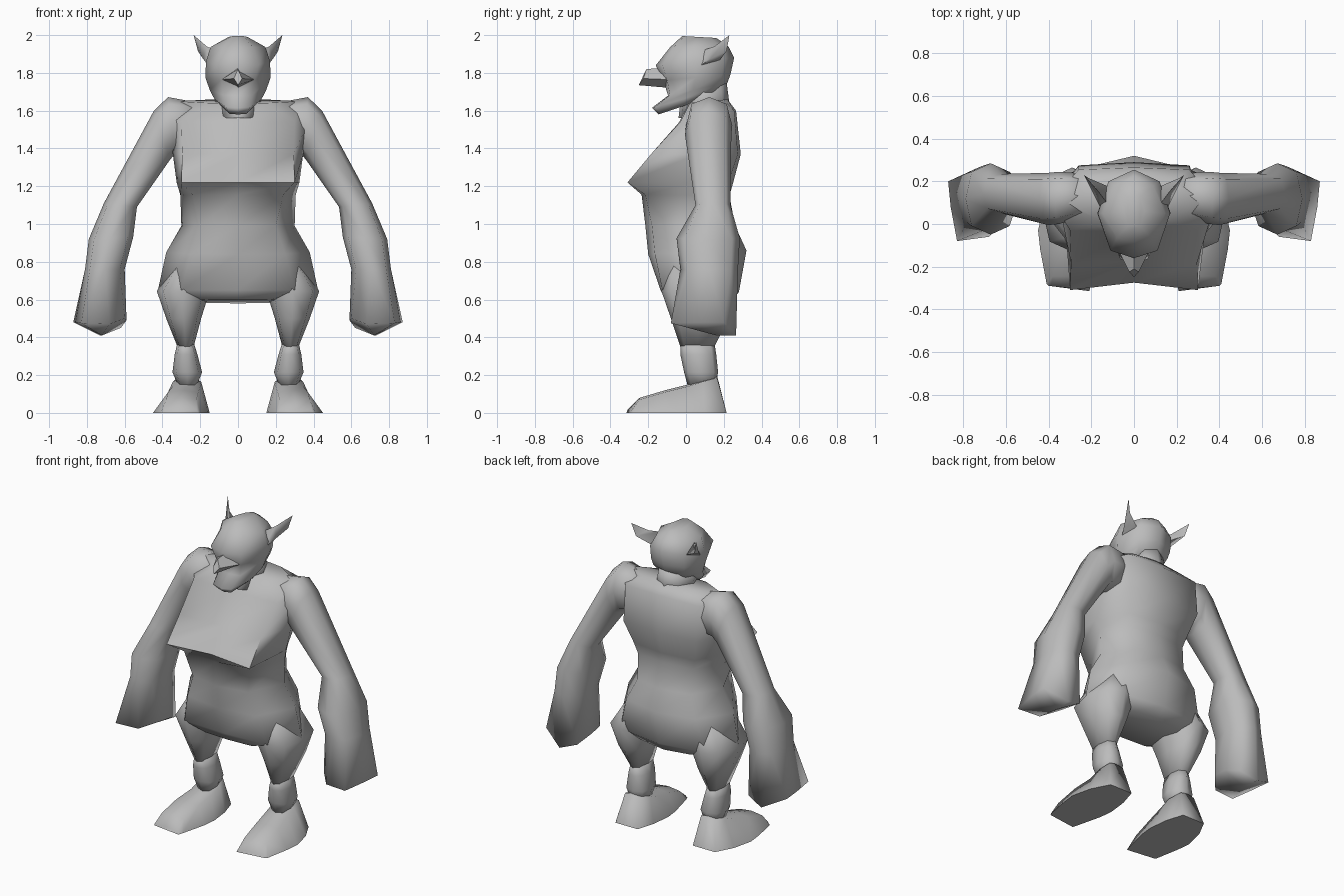
import bpy, bmesh, math

cube = bpy.data.objects.get("Cube")
if cube:
    bpy.data.objects.remove(cube, do_unlink=True)

skin = bpy.data.materials.new("grey skin")
skin.use_nodes = True
COLOUR = (0.5, 0.5, 0.5, 1)
skin.diffuse_color = COLOUR
skin.node_tree.nodes["Principled BSDF"].inputs["Base Color"].default_value = COLOUR


def loft(name, rings, side=1, peak=None, angle=100):
    """Skin a list of equal-length point rings, cap both ends; side=-1 mirrors in x."""
    bm = bmesh.new()
    rows = [[bm.verts.new((p[0] * side, p[1], p[2])) for p in ring] for ring in rings]
    n = len(rows[0])
    for a, b in zip(rows, rows[1:]):
        for i in range(n):
            j = (i + 1) % n
            bm.faces.new((a[i], a[j], b[j], b[i]))
    bm.faces.new(rows[0])
    if peak:
        # close the last ring to one point
        tip = bm.verts.new((peak[0] * side, peak[1], peak[2]))
        for i in range(n):
            bm.faces.new((rows[-1][i], rows[-1][(i + 1) % n], tip))
    else:
        bm.faces.new(rows[-1])
    bmesh.ops.recalc_face_normals(bm, faces=bm.faces)
    mesh = bpy.data.meshes.new(name)
    bm.to_mesh(mesh)
    bm.free()
    ob = bpy.data.objects.new(name, mesh)
    bpy.context.collection.objects.link(ob)
    mesh.materials.append(skin)
    bpy.ops.object.select_all(action='DESELECT')
    ob.select_set(True)
    bpy.context.view_layer.objects.active = ob
    bpy.ops.object.shade_smooth_by_angle(angle=math.radians(angle))


def body_ring(zf, zb, y0, xf, yf, xs, ys, xb, yb, y1):
    """Symmetric eight-point slice: front middle, front, side, back, back middle."""
    half = [(0, y0), (xf, yf), (xs, ys), (xb, yb), (0, y1)]
    loop = half + [(-x, y) for x, y in half[3:0:-1]]
    return [(x, y, zf + (zb - zf) * (y - y0) / (y1 - y0)) for x, y in loop]


def limb_ring(xi, zi, xo, zo, yf, yb, power=0.8):
    """Eight-point slice from an inner to an outer point, with a depth range."""
    pts = []
    for k in range(8):
        c, s = math.cos(k * math.pi / 4), math.sin(k * math.pi / 4)
        c = math.copysign(abs(c) ** power, c)
        s = math.copysign(abs(s) ** power, s)
        pts.append(((xi + xo) / 2 + c * (xo - xi) / 2,
                    (yf + yb) / 2 + s * (yb - yf) / 2,
                    (zi + zo) / 2 + c * (zo - zi) / 2))
    return pts


# Torso, hips up to the shoulders, with an overhanging chest
loft("torso", [body_ring(*r) for r in [
    (.60, .58, -.11, .17, -.10, .29, .06, .17, .20, .23),
    (.65, .64, -.135, .30, -.125, .425, .06, .31, .235, .28),
    (.84, .86, -.20, .25, -.165, .38, .05, .25, .26, .32),
    (.99, .99, -.215, .20, -.18, .30, .05, .19, .23, .26),
    (1.155, 1.15, -.235, .24, -.215, .305, .05, .20, .21, .23),
    (1.22, 1.22, -.275, .30, -.31, .325, .03, .22, .225, .25),
    (1.37, 1.37, -.175, .295, -.185, .345, .06, .26, .275, .29),
    (1.54, 1.60, -.035, .30, -.03, .385, .11, .26, .255, .265),
    (1.64, 1.66, .01, .16, .02, .33, .11, .17, .20, .22),
]], angle=80)

# Short neck
loft("neck", [body_ring(*r) for r in [
    (1.56, 1.60, -.04, .08, -.02, .13, .09, .08, .20, .235),
    (1.72, 1.75, -.02, .07, -.01, .11, .09, .07, .18, .215),
]])

# Head, chin up to the crown
loft("head", [body_ring(*r) for r in [
    (1.58, 1.68, -.145, .045, -.135, .09, -.01, .07, .10, .15),
    (1.615, 1.72, -.18, .065, -.165, .125, -.01, .10, .15, .20),
    (1.68, 1.75, -.095, .075, -.085, .15, .04, .11, .18, .22),
    (1.76, 1.79, -.12, .09, -.10, .172, .05, .12, .19, .235),
    (1.84, 1.88, -.16, .11, -.125, .17, .05, .12, .20, .255),
    (1.935, 1.94, -.085, .08, -.065, .145, .05, .09, .18, .225),
    (1.995, 1.985, -.02, .03, -.01, .05, .06, .03, .13, .16),
]])

# Beak-like nose
loft("nose", [
    [(0, -.08, 1.83), (.085, -.10, 1.765), (0, -.08, 1.72), (-.085, -.10, 1.765)],
    [(0, -.21, 1.82), (.022, -.225, 1.77), (0, -.25, 1.735), (-.022, -.225, 1.77)],
], angle=60)

for label, s in (("left", 1), ("right", -1)):
    # Pointed ear
    loft(label + "_ear", [
        [(.145, .05, 1.82), (.12, .09, 1.92), (.13, .18, 1.87)],
        [(.185, .13, 1.875), (.165, .15, 1.94), (.212, .215, 1.915)],
    ], s, peak=(.235, .23, 2.0))

    # Arm from the shoulder down to the slanted fist
    fist = [(.86, .08, .48), (.872, .20, .48), (.73, .265, .41), (.62, .24, .45),
            (.59, .13, .49), (.60, .03, .50), (.68, -.06, .47), (.83, -.08, .475)]
    loft(label + "_arm", [limb_ring(*r) for r in [
        (.20, 1.40, .20, 1.64, .04, .235),
        (.335, 1.37, .37, 1.672, .00, .245),
        (.36, 1.34, .445, 1.60, -.005, .24),
        (.535, 1.09, .71, 1.11, .05, .235),
        (.555, .93, .79, .92, -.05, .285),
        (.60, .76, .81, .76, -.03, .275),
    ]] + [fist], s, peak=(.72, .16, .41))

    # Thigh growing out of the hip, tapering to the knee
    loft(label + "_thigh", [limb_ring(xi, z, xo, z, yf, yb) for z, xi, xo, yf, yb in [
        (.80, .14, .33, -.10, .22),
        (.645, .15, .43, -.13, .265),
        (.50, .195, .38, -.08, .225),
        (.35, .235, .32, -.03, .15),
    ]], s)

    # Bulging shin
    loft(label + "_shin", [limb_ring(xi, z, xo, z, yf, yb) for z, xi, xo, yf, yb in [
        (.375, .235, .32, -.03, .15),
        (.31, .215, .335, -.03, .16),
        (.215, .19, .347, -.01, .17),
        (.14, .22, .315, .01, .155),
    ]], s)

    # Wedge foot, heel to toe: base y, top y, base x range, top x range, top z
    rings = []
    for yb, yt, xi, xo, ti, to, zt in [
        (.215, .165, .20, .36, .225, .325, .185),
        (.10, .09, .165, .42, .195, .345, .165),
        (-.03, .01, .15, .45, .20, .345, .14),
        (-.12, -.11, .16, .44, .21, .37, .11),
        (-.28, -.245, .20, .41, .22, .38, .07),
    ]:
        rings.append([(xi, yb, 0), (xo, yb, 0), (to, yt, zt),
                      ((ti + to) / 2, yt, zt + .01), (ti, yt, zt)])
    rings.append([(.21, -.315, 0), (.40, -.29, 0), (.39, -.288, .015),
                  (.31, -.30, .015), (.22, -.31, .015)])
    loft(label + "_foot", rings, s)
